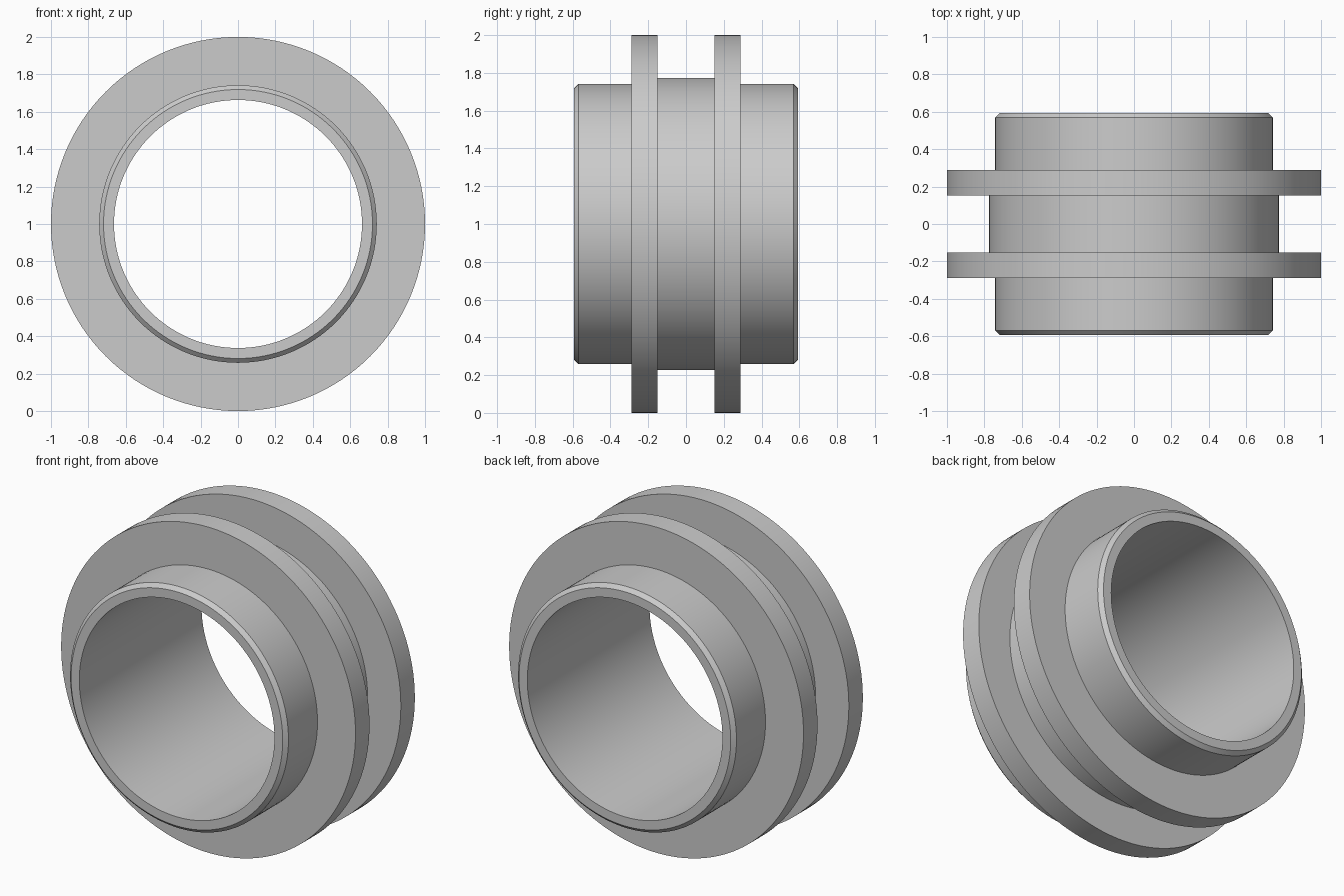
import bpy, bmesh, math
from mathutils import Matrix, Vector

cube = bpy.data.objects.get("Cube")
if cube:
    bpy.data.objects.remove(cube, do_unlink=True)

SEGMENTS = 128
BORE, TUBE, COLLAR, FLANGE = 0.663, 0.742, 0.774, 1.0
HALF_LENGTH, CHAMFER = 0.593, 0.023
FLANGE_IN, FLANGE_OUT = 0.152, 0.288

# Plain grey metal
grey = bpy.data.materials.new("light_grey")
grey.use_nodes = True
colour = (0.6, 0.6, 0.6, 1)
grey.diffuse_color = colour
grey.node_tree.nodes["Principled BSDF"].inputs["Base Color"].default_value = colour

# Half of the cross-section as (radius, y), from the collar out to the bore
half = [
    (COLLAR, FLANGE_IN),
    (FLANGE, FLANGE_IN),
    (FLANGE, FLANGE_OUT),
    (TUBE, FLANGE_OUT),
    (TUBE, HALF_LENGTH - CHAMFER),
    (TUBE - CHAMFER, HALF_LENGTH),
    (BORE, HALF_LENGTH),
]
profile = half + [(r, -y) for r, y in reversed(half)]

# Double-flanged sleeve: the mirrored section turned about the y axis
bm = bmesh.new()
rings = []
for i in range(SEGMENTS):
    turn = Matrix.Rotation(math.tau * i / SEGMENTS, 3, "Y")
    rings.append([bm.verts.new(turn @ Vector((0, y, r))) for r, y in profile])
for i, ring in enumerate(rings):
    following = rings[(i + 1) % SEGMENTS]
    for j in range(len(profile)):
        k = (j + 1) % len(profile)
        bm.faces.new((ring[j], ring[k], following[k], following[j]))
bmesh.ops.recalc_face_normals(bm, faces=bm.faces)

mesh = bpy.data.meshes.new("flanged_sleeve")
bm.to_mesh(mesh)
bm.free()
mesh.materials.append(grey)
sleeve = bpy.data.objects.new("flanged_sleeve", mesh)
sleeve.location.z = FLANGE
bpy.context.collection.objects.link(sleeve)

# Smooth round walls with crisp rims
bpy.ops.object.select_all(action="DESELECT")
sleeve.select_set(True)
bpy.context.view_layer.objects.active = sleeve
bpy.ops.object.shade_smooth_by_angle(angle=math.radians(30))
